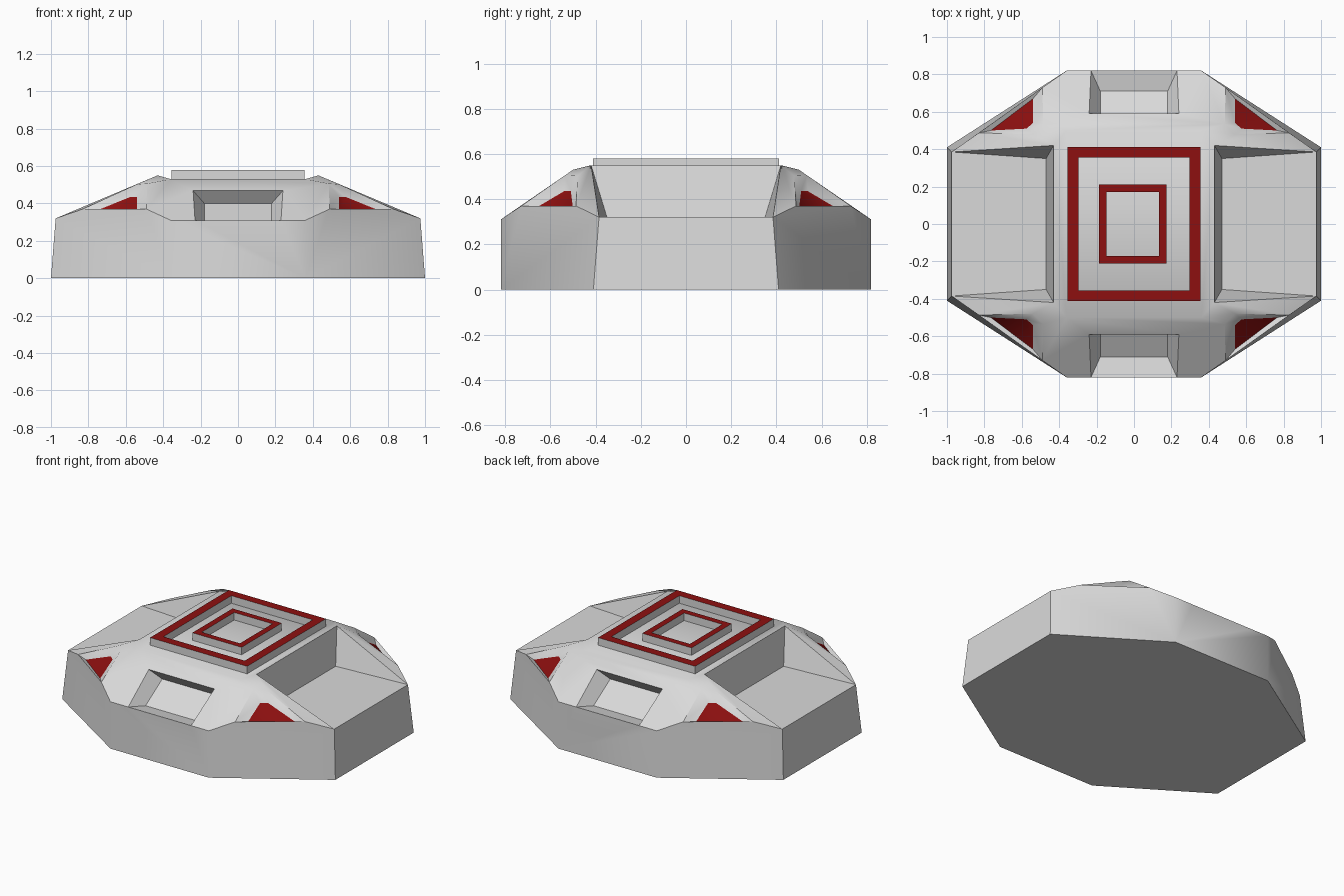
import bpy, bmesh, math

cube = bpy.data.objects.get("Cube")
if cube:
    bpy.data.objects.remove(cube, do_unlink=True)


def material(name, rgb):
    mat = bpy.data.materials.new(name)
    mat.use_nodes = True
    mat.diffuse_color = (*rgb, 1)
    mat.node_tree.nodes["Principled BSDF"].inputs["Base Color"].default_value = (*rgb, 1)
    return mat


grey = material("light_grey", (0.7, 0.7, 0.7))
red = material("dark_red", (0.27, 0.005, 0.005))


def finish(bm, name):
    bmesh.ops.recalc_face_normals(bm, faces=bm.faces[:])
    mesh = bpy.data.meshes.new(name)
    mesh.materials.append(grey)
    mesh.materials.append(red)
    bm.to_mesh(mesh)
    bm.free()
    obj = bpy.data.objects.new(name, mesh)
    bpy.context.scene.collection.objects.link(obj)
    return obj


# Named corner points of one quarter of the hull
points = dict(
    base_mid=(0, 0, 0), base_side=(1, 0, 0), base_a=(1, 0.41, 0),
    base_b=(0.36, 0.82, 0), base_end=(0, 0.82, 0),
    rim_side=(0.975, 0, 0.32), rim_a=(0.975, 0.385, 0.32), rim_b=(0.36, 0.82, 0.31),
    # top deck, raised along its sides
    deck_mid=(0, 0, 0.53), deck_side=(0.36, 0, 0.53), deck_end=(0, 0.5, 0.53),
    deck_b=(0.36, 0.5, 0.53), deck_a=(0.43, 0.42, 0.55), deck_edge=(0.43, 0, 0.55),
    # side notch
    notch=(0.47, 0.35, 0.32), notch_mid=(0.47, 0, 0.32),
    # end pocket
    open_top=(0.24, 0.59, 0.468), open_low=(0.23, 0.82, 0.31),
    open_top_mid=(0, 0.59, 0.468), open_low_mid=(0, 0.82, 0.31),
    floor_top=(0.18, 0.535, 0.4), floor_low=(0.18, 0.71, 0.29),
    floor_top_mid=(0, 0.535, 0.4), floor_low_mid=(0, 0.71, 0.29),
    # corner pocket and its coloured panel
    lip_b=(0.49, 0.729, 0.37), lip_a=(0.83, 0.487, 0.37),
    brow_b=(0.485, 0.535, 0.506), brow_a=(0.54, 0.48, 0.503),
    lamp_low_b=(0.54, 0.67, 0.358), lamp_low_a=(0.765, 0.5, 0.358),
    lamp_top_b=(0.54, 0.54, 0.435), lamp_top_a=(0.575, 0.51, 0.435),
)

faces = [
    # underside and outer walls
    "base_mid base_side base_a base_b base_end",
    "base_side base_a rim_a rim_side",
    "base_a base_b rim_b lip_b lip_a rim_a",
    "base_b base_end open_low_mid open_low rim_b",
    # deck and slopes
    "deck_mid deck_side deck_b deck_end",
    "deck_side deck_edge deck_a deck_b",
    "deck_b deck_a brow_a brow_b",
    "deck_a rim_a lip_a brow_a",
    "rim_b lip_b brow_b deck_b open_top open_low",
    "deck_end deck_b open_top open_top_mid",
    # side notch
    "deck_a notch rim_a",
    "deck_edge deck_a notch notch_mid",
    "notch_mid notch rim_a rim_side",
    # end pocket
    "open_top open_low floor_low floor_top",
    "open_top_mid open_top floor_top floor_top_mid",
    "open_low_mid open_low floor_low floor_low_mid",
    "floor_top_mid floor_top floor_low floor_low_mid",
    # corner pocket
    "lip_b lip_a lamp_low_a lamp_low_b",
    "lip_b brow_b lamp_top_b lamp_low_b",
    "brow_b brow_a lamp_top_a lamp_top_b",
    "brow_a lip_a lamp_low_a lamp_top_a",
    "lamp_low_b lamp_low_a lamp_top_a lamp_top_b",
]

# Hull: quarter shell mirrored both ways
bm = bmesh.new()
verts = {name: bm.verts.new(co) for name, co in points.items()}
for line in faces:
    names = line.split()
    face = bm.faces.new([verts[n] for n in names])
    face.material_index = int(all(n.startswith("lamp") for n in names))
for axis in "XY":
    bmesh.ops.mirror(bm, geom=bm.verts[:] + bm.edges[:] + bm.faces[:],
                     axis=axis, merge_dist=0.001)
bmesh.ops.remove_doubles(bm, verts=bm.verts[:], dist=0.001)
bmesh.ops.dissolve_limit(bm, angle_limit=math.radians(0.5), verts=bm.verts[:],
                         edges=bm.edges[:], delimit={'MATERIAL'})
hull = finish(bm, "hull")
bpy.context.view_layer.objects.active = hull
hull.select_set(True)
bpy.ops.object.shade_smooth_by_angle(angle=math.radians(40))


# Raised square frames on the deck, coloured on top
def frame(name, half_x, half_y, width, centre_x=0.0, low=0.525, high=0.58):
    bm = bmesh.new()
    loops = []
    for inset, z in ((0, low), (0, high), (width, high), (width, low)):
        x, y = half_x - inset, half_y - inset
        loops.append([bm.verts.new((centre_x + sx * x, sy * y, z))
                      for sx, sy in ((1, 1), (-1, 1), (-1, -1), (1, -1))])
    for k in range(4):
        a, b = loops[k], loops[(k + 1) % 4]
        for i in range(4):
            j = (i + 1) % 4
            face = bm.faces.new((a[i], a[j], b[j], b[i]))
            face.material_index = int(k == 1)
    finish(bm, name)


frame("outer_frame", 0.355, 0.412, 0.057)
frame("inner_frame", 0.18, 0.21, 0.04, -0.007)
